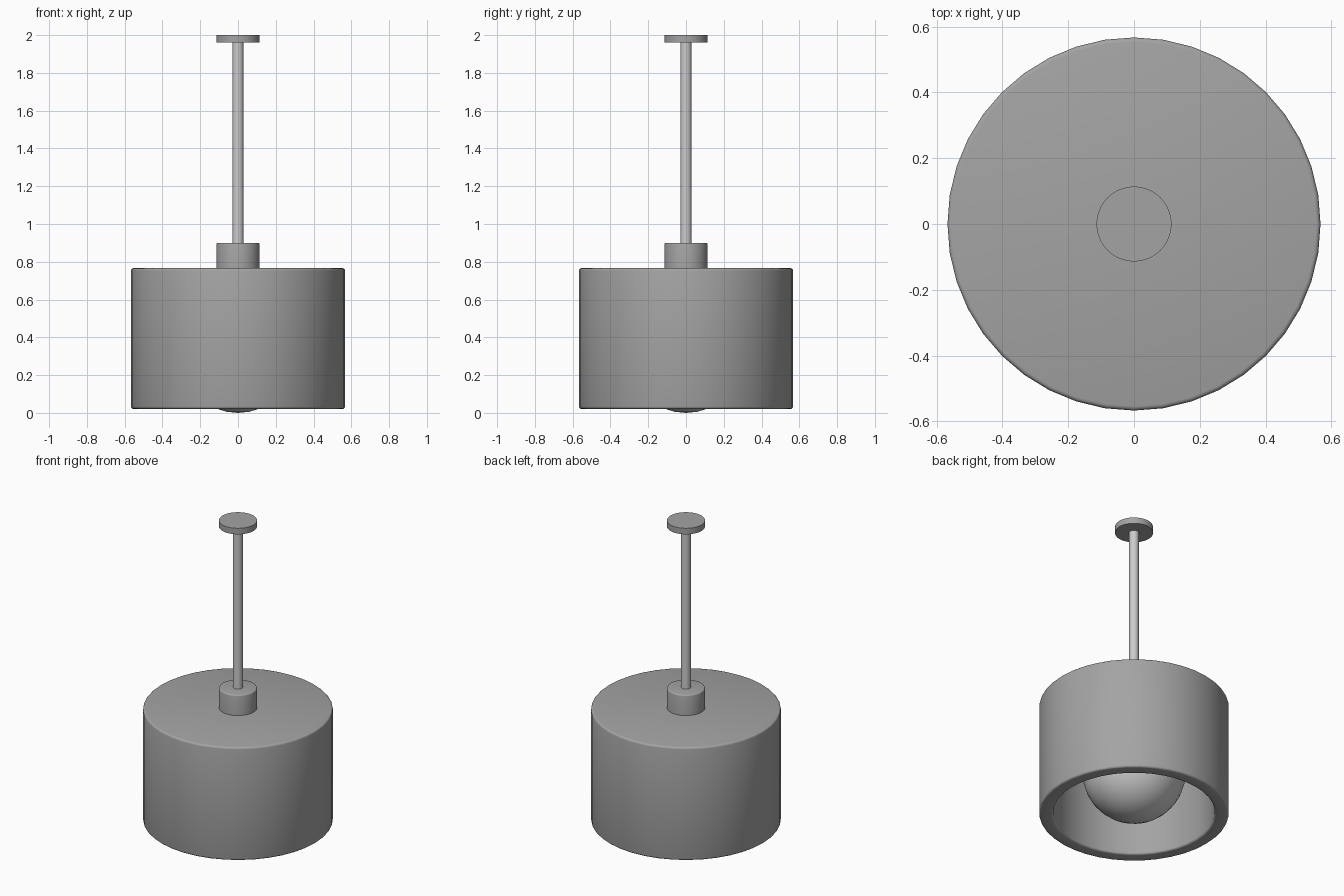
import bpy, bmesh, math

if "Cube" in bpy.data.objects:
    bpy.data.objects.remove(bpy.data.objects["Cube"])

# Dark grey lacquer for the shade, neck and ceiling plate
dark = bpy.data.materials.new("dark_grey")
dark.diffuse_color = (0.37, 0.37, 0.37, 1)
dark.use_nodes = True
dark.node_tree.nodes["Principled BSDF"].inputs["Base Color"].default_value = dark.diffuse_color


def smooth(obj):
    bpy.ops.object.select_all(action='DESELECT')
    obj.select_set(True)
    bpy.context.view_layer.objects.active = obj
    bpy.ops.object.shade_smooth_by_angle(angle=math.radians(40))


def lathe(name, profile, bevel=0.0, sides=40, material=None):
    """Spin an (radius, z) profile around the z axis, then round its hard edges."""
    bm = bmesh.new()
    verts = [bm.verts.new((r, 0, z)) for r, z in profile]
    edges = [bm.edges.new(pair) for pair in zip(verts, verts[1:])]
    bmesh.ops.spin(bm, geom=verts + edges, cent=(0, 0, 0), axis=(0, 0, 1),
                   angle=2 * math.pi, steps=sides, use_merge=False)
    bmesh.ops.remove_doubles(bm, verts=bm.verts, dist=1e-4)
    bmesh.ops.recalc_face_normals(bm, faces=bm.faces)
    if bevel:
        hard = [e for e in bm.edges
                if e.is_manifold and e.calc_face_angle() > math.radians(40)]
        bmesh.ops.bevel(bm, geom=hard, offset=bevel, segments=3,
                        profile=0.5, affect='EDGES')
    mesh = bpy.data.meshes.new(name)
    bm.to_mesh(mesh)
    bm.free()
    if material:
        mesh.materials.append(material)
    obj = bpy.data.objects.new(name, mesh)
    bpy.context.collection.objects.link(obj)
    smooth(obj)
    return obj


def cylinder(name, r, z0, z1, bevel=0.0, material=None):
    return lathe(name, [(0, z0), (r, z0), (r, z1), (0, z1)], bevel, material=material)


# Thick drum shade, open at the bottom
lathe("drum_shade", [(0, 0.766), (0.567, 0.766), (0.567, 0.021),
                     (0.483, 0.021), (0.483, 0.683), (0, 0.683)], 0.013, material=dark)

# Neck on top of the shade, running through to the bulb
cylinder("socket_neck", 0.114, 0.56, 0.90, 0.008, dark)

# Hanging rod and ceiling plate
cylinder("hanging_rod", 0.029, 0.88, 1.98)
cylinder("ceiling_plate", 0.114, 1.96, 2.0, material=dark)

# Globe bulb
bpy.ops.mesh.primitive_uv_sphere_add(segments=32, ring_count=16, radius=0.308,
                                     location=(0, 0, 0.308))
bulb = bpy.context.object
bulb.name = "globe_bulb"
smooth(bulb)
